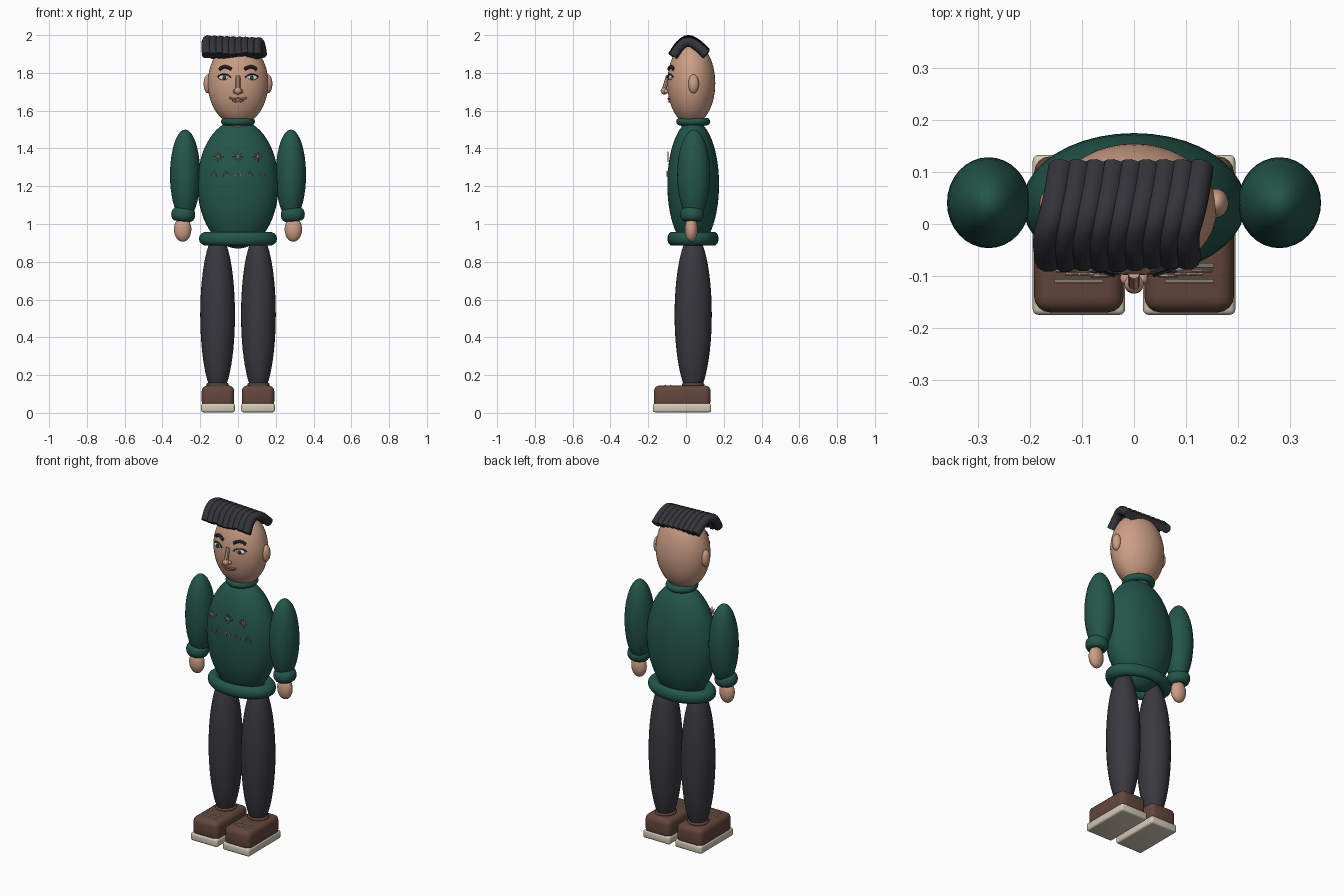
import bpy, math, random

if "Cube" in bpy.data.objects:
    bpy.data.objects.remove(bpy.data.objects["Cube"])

random.seed(4)


def mat(name, r, g, b):
    m = bpy.data.materials.new(name)
    m.diffuse_color = (r, g, b, 1)
    m.use_nodes = True
    m.node_tree.nodes["Principled BSDF"].inputs["Base Color"].default_value = m.diffuse_color
    return m


SKIN = mat("skin", 0.60, 0.34, 0.235)
GREEN = mat("sweater green", 0.017, 0.092, 0.068)
TROUSER = mat("trouser charcoal", 0.042, 0.040, 0.050)
HAIR = mat("hair black", 0.033, 0.033, 0.041)
BROWN = mat("shoe brown", 0.125, 0.062, 0.045)
CREAM = mat("sole cream", 0.66, 0.60, 0.48)
WHITE = mat("eye white", 0.75, 0.73, 0.68)
IRIS = mat("iris dark", 0.035, 0.04, 0.045)
LIP = mat("lip", 0.50, 0.23, 0.17)
KNIT = mat("pattern beige", 0.55, 0.42, 0.32)


def finish(name, material):
    o = bpy.context.object
    o.name = name
    o.data.materials.append(material)
    bpy.ops.object.transform_apply(location=False, rotation=True, scale=True)
    bpy.ops.object.shade_smooth_by_angle(angle=math.radians(40))
    return o


def ball(name, material, loc, radii, seg=32, rings=20):
    bpy.ops.mesh.primitive_uv_sphere_add(segments=seg, ring_count=rings, radius=1, location=loc)
    bpy.context.object.scale = radii
    return finish(name, material)


def ring(name, material, loc, major, minor, scale=(1, 1, 1), tilt=0):
    bpy.ops.mesh.primitive_torus_add(major_segments=40, minor_segments=14, location=loc,
                                     major_radius=major, minor_radius=minor, rotation=(0, tilt, 0))
    bpy.context.object.scale = scale
    return finish(name, material)


def block(name, material, lo, hi, bevel, segments):
    bpy.ops.mesh.primitive_cube_add(size=1, location=[(a + b) / 2 for a, b in zip(lo, hi)])
    o = bpy.context.object
    o.scale = [b - a for a, b in zip(lo, hi)]
    bpy.ops.object.transform_apply(location=False, rotation=False, scale=True)
    m = o.modifiers.new("bevel", 'BEVEL')
    m.width, m.segments = bevel, segments
    bpy.ops.object.modifier_apply(modifier="bevel")
    return finish(name, material)


def tubes(name, material, paths, radius, smooth=False, res=2):
    """Round tubes along one or more point lists, joined into one mesh."""
    c = bpy.data.curves.new(name, 'CURVE')
    c.dimensions = '3D'
    c.bevel_depth, c.bevel_resolution, c.use_fill_caps = radius, res, True
    for pts in paths:
        if smooth:
            s = c.splines.new('BEZIER')
            s.bezier_points.add(len(pts) - 1)
            s.resolution_u = 5
            for bp, p in zip(s.bezier_points, pts):
                bp.co = p
                bp.handle_left_type = bp.handle_right_type = 'AUTO'
        else:
            s = c.splines.new('POLY')
            s.points.add(len(pts) - 1)
            for sp, p in zip(s.points, pts):
                sp.co = (*p, 1)
    o = bpy.data.objects.new(name, c)
    bpy.context.collection.objects.link(o)
    bpy.ops.object.select_all(action='DESELECT')
    o.select_set(True)
    bpy.context.view_layer.objects.active = o
    bpy.ops.object.convert(target='MESH')
    return finish(name, material)


HEAD, HEAD_R = (0, 0.028, 1.745), (0.16, 0.127, 0.22)


def face_y(x, z):
    """Front surface of the head at x, z."""
    k = 1 - (x / HEAD_R[0]) ** 2 - ((z - HEAD[2]) / HEAD_R[2]) ** 2
    return HEAD[1] - HEAD_R[1] * math.sqrt(max(k, 0))


# Torso and sweater trim
ball("sweater_body", GREEN, (0, 0.038, 1.21), (0.215, 0.137, 0.34), 40, 28)
ring("sweater_hem", GREEN, (0, 0.037, 0.922), 0.168, 0.039, (1, 0.655, 0.95))
ring("sweater_collar", GREEN, (0, 0.038, 1.542), 0.070, 0.02)
ball("neck", SKIN, (0, 0.036, 1.54), (0.065, 0.065, 0.06))

# Head
ball("head", SKIN, HEAD, HEAD_R, 40, 28)

for side, s in (("left", 1), ("right", -1)):
    # Arms
    ball(side + "_sleeve", GREEN, (s * 0.28, 0.041, 1.26), (0.08, 0.0875, 0.24))
    ring(side + "_cuff", GREEN, (s * 0.29, 0.032, 1.05), 0.037, 0.027, (1, 1, 1.35), -s * 0.08)
    ball(side + "_hand", SKIN, (s * 0.293, 0.028, 0.972), (0.046, 0.034, 0.066))
    # Legs and shoes
    ball(side + "_trouser_leg", TROUSER, (s * 0.108, 0.038, 0.52), (0.092, 0.0985, 0.43), 32, 28)
    ring(side + "_shoe_opening", BROWN, (s * 0.108, 0.038, 0.15), 0.05, 0.009)
    xa, xb = sorted((s * 0.017, s * 0.195))
    block(side + "_sole", CREAM, (xa, -0.175, 0.003), (xb, 0.133, 0.05), 0.011, 3)
    block(side + "_shoe", BROWN, (xa + 0.003, -0.17, 0.03), (xb - 0.003, 0.13, 0.145), 0.03, 4)
    tubes(side + "_laces", CREAM, [[(s * 0.06, y, 0.146), (s * 0.153, y, 0.146)]
                                   for y in (-0.11, -0.08)], 0.0035)
    # Ears
    ball(side + "_ear", SKIN, (s * 0.158, 0.04, 1.742), (0.024, 0.028, 0.05), 24, 16)
    # Eyes
    ex, ez = s * 0.073, 1.775
    ball(side + "_eye", WHITE, (ex, face_y(ex, ez) + 0.002, ez), (0.030, 0.011, 0.014), 20, 12)
    ball(side + "_iris", IRIS, (ex, face_y(ex, ez) - 0.007, ez), (0.011, 0.005, 0.012), 16, 10)
    lid = [(s * x, face_y(x, z) - 0.005, z) for x, z in
           ((0.038, 1.775), (0.055, 1.789), (0.075, 1.793), (0.095, 1.788), (0.108, 1.778))]
    tubes(side + "_eyelid", HAIR, [lid], 0.0035, True)
    # Eyebrows
    brow = [(s * x, face_y(x, z) - 0.003, z) for x, z in
            ((0.035, 1.820), (0.055, 1.830), (0.078, 1.831), (0.098, 1.819))]
    tubes(side + "_eyebrow", HAIR, [brow], 0.009, True)
    # Nostrils
    ball(side + "_nostril", SKIN, (s * 0.016, -0.104, 1.702), (0.011, 0.013, 0.011), 16, 10)

# Nose
tubes("nose_bridge", SKIN, [[(0, -0.094, 1.785), (0, -0.106, 1.745), (0, -0.117, 1.712)]], 0.012, True)
ball("nose_tip", SKIN, (0, -0.115, 1.705), (0.019, 0.019, 0.019), 20, 12)

# Mouth
mouth = [(x, face_y(x, z) - 0.003, z) for x, z in
         ((-0.046, 1.669), (-0.024, 1.661), (0, 1.664), (0.024, 1.661), (0.046, 1.669))]
lower = [(x, face_y(x, z) - 0.003, z) for x, z in
         ((-0.032, 1.656), (0, 1.647), (0.032, 1.656))]
tubes("lips", LIP, [mouth, lower], 0.005, True)

# Hair strands draped over the crown, front to back
strands = []
for i in range(9):
    x, dz = -0.165 + i * 0.0335, -0.0013 * i
    f = random.uniform(-0.006, 0.006)
    strands.append([(x, -0.07 + f * 0.6, 1.896 + f + dz), (x - 0.002, -0.018, 1.962 + dz),
                    (x + 0.006, 0.012, 1.974 + dz), (x + 0.014, 0.045, 1.962 + dz),
                    (x + 0.025, 0.108, 1.908 + dz)])
tubes("hair", HAIR, strands, 0.026, True, 3)

# Knitted snowflakes on the chest
PY = -0.096
flakes = []
for cx in (-0.105, 0, 0.105):
    for k in range(4):
        a = math.pi * k / 4
        r = 0.028 if k % 2 == 0 else 0.024
        dx, dz = r * math.cos(a), r * math.sin(a)
        flakes.append([(cx - dx, PY, 1.357 - dz), (cx + dx, PY, 1.357 + dz)])
tubes("sweater_snowflakes", KNIT, flakes, 0.003, res=1)

# Knitted row of small peaks
peaks = []
for i in range(-2, 3):
    cx = i * 0.0655
    y = -0.099 if abs(i) < 2 else -0.09
    peaks.append([(cx - 0.017, y, 1.252), (cx - 0.012, y, 1.266), (cx, y, 1.279),
                  (cx + 0.012, y, 1.266), (cx + 0.017, y, 1.252)])
tubes("sweater_peaks", KNIT, peaks, 0.0035, res=1)
